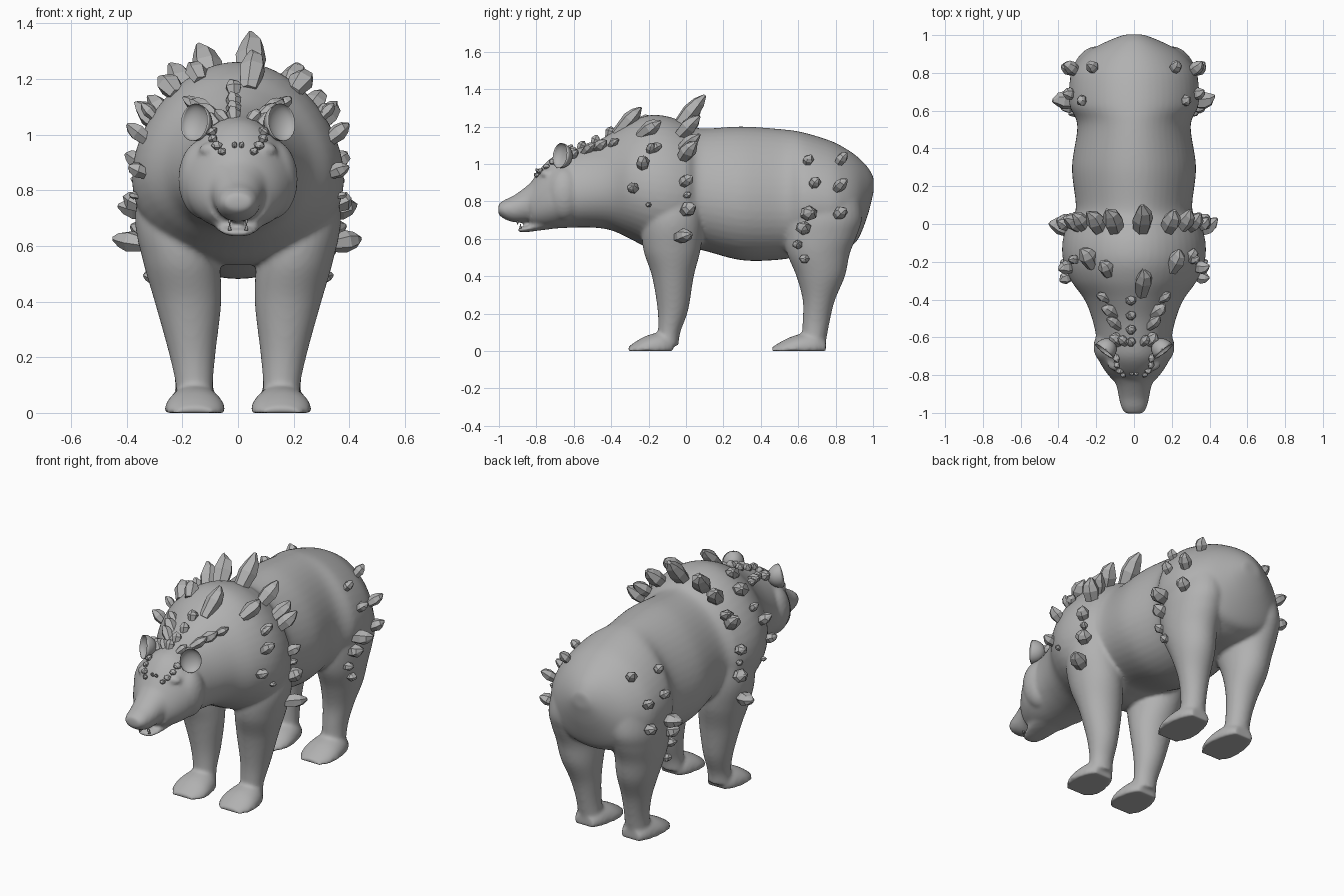
import bpy, bmesh, random
from math import sin, cos, pi, radians
from mathutils import Vector, Matrix
from mathutils.bvhtree import BVHTree

random.seed(4)
if "Cube" in bpy.data.objects:
    bpy.data.objects.remove(bpy.data.objects["Cube"])

grey = bpy.data.materials.new("stone_grey")
grey.use_nodes = True
grey.diffuse_color = (0.44, 0.44, 0.44, 1)
grey.node_tree.nodes["Principled BSDF"].inputs["Base Color"].default_value = grey.diffuse_color


def resample(rows, n=8):
    """Catmull-Rom interpolation between table rows."""
    out = []
    for i in range(len(rows) - 1):
        p0, p1, p2, p3 = (rows[min(max(i + k, 0), len(rows) - 1)] for k in (-1, 0, 1, 2))
        for j in range(n):
            t = j / n
            out.append([0.5 * (2 * b + (c - a) * t + (2 * a - 5 * b + 4 * c - d) * t * t
                               + (3 * b - a - 3 * c + d) * t ** 3)
                        for a, b, c, d in zip(p0, p1, p2, p3)])
    return out + [list(rows[-1])]


def loft(bm, rings):
    loops = [[bm.verts.new(p) for p in ring] for ring in rings]
    for a, b in zip(loops, loops[1:]):
        for i in range(len(a)):
            j = (i + 1) % len(a)
            bm.faces.new((a[i], a[j], b[j], b[i]))
    bm.faces.new(loops[0])
    bm.faces.new(loops[-1])


def along_y(bm, rows, taper=0.0, xc=0.0, floor=-1.0, n=48):
    """Rows are y, top, bottom, half width."""
    rings = []
    for y, top, bot, w in resample(rows):
        ang = [2 * pi * i / n for i in range(n)]
        rings.append([(xc + w * cos(a) * (1 - taper * sin(a)), y,
                       max(floor, (top + bot) / 2 + (top - bot) / 2 * sin(a))) for a in ang])
    loft(bm, rings)


def along_z(bm, rows, side, n=32):
    """Rows are z, x, y, half width, half depth."""
    loft(bm, [[(side * (x + hx * cos(2 * pi * i / n)), y + hy * sin(2 * pi * i / n), z)
               for i in range(n)] for z, x, y, hx, hy in resample(rows)])


def blob(bm, centre, size):
    m = Matrix.Translation(centre) @ Matrix.Diagonal((*size, 1))
    bmesh.ops.create_uvsphere(bm, u_segments=24, v_segments=14, radius=1, matrix=m)


def finish(bm, name, smooth=True):
    bmesh.ops.recalc_face_normals(bm, faces=bm.faces)
    for f in bm.faces:
        f.smooth = smooth
    mesh = bpy.data.meshes.new(name)
    bm.to_mesh(mesh)
    bm.free()
    mesh.materials.append(grey)
    ob = bpy.data.objects.new(name, mesh)
    bpy.context.scene.collection.objects.link(ob)
    return ob


# Torso, neck and skull
bm = bmesh.new()
along_y(bm, [(1.003, .93, .85, .05), (.97, .985, .72, .135), (.915, 1.04, .59, .24),
             (.85, 1.085, .55, .3), (.77, 1.125, .53, .335), (.63, 1.168, .52, .338),
             (.52, 1.185, .49, .297), (.3, 1.2, .485, .325), (.08, 1.19, .54, .305),
             (0, 1.22, .54, .35), (-.1, 1.255, .53, .375), (-.2, 1.26, .55, .37),
             (-.3, 1.225, .6, .33), (-.4, 1.165, .645, .26), (-.5, 1.11, .66, .22),
             (-.6, 1.075, .66, .198), (-.7, 1.045, .655, .192), (-.77, .985, .655, .157),
             (-.83, .9, .67, .11)], taper=.15)
# Snout and lower jaw
along_y(bm, [(-.74, .96, .69, .14), (-.8, .925, .69, .115), (-.86, .875, .688, .092),
             (-.92, .832, .688, .08), (-.97, .808, .705, .068), (-1.004, .785, .73, .048)])
along_y(bm, [(-.7, .74, .655, .1), (-.8, .69, .642, .08), (-.87, .665, .634, .056),
             (-.9, .657, .638, .035)])
blob(bm, (0, -.965, .76), (.066, .036, .038))

FRONT_LEG = [(.88, .22, -.05, .12, .14), (.7, .23, -.07, .14, .16), (.55, .205, -.075, .138, .155),
             (.4, .18, -.07, .12, .112), (.22, .165, -.07, .085, .082), (.1, .157, -.09, .067, .06),
             (.03, .155, -.1, .07, .06)]
HIND_LEG = [(.88, .18, .72, .13, .2), (.72, .195, .73, .145, .212), (.62, .198, .718, .14, .197),
            (.52, .195, .708, .13, .168), (.4, .185, .72, .112, .13), (.27, .17, .71, .087, .086),
            (.15, .16, .695, .07, .072), (.03, .155, .68, .07, .065)]
FOOT = [(0, .02, -.02, .065), (.2, .055, -.05, .1), (.45, .085, -.06, .108),
        (.8, .1, -.06, .09), (1, .06, -.03, .06)]

for s in (-1, 1):
    # Legs and feet
    for leg, toe, heel in ((FRONT_LEG, -.31, -.07), (HIND_LEG, .46, .748)):
        along_z(bm, leg, s)
        along_y(bm, [(toe + t * (heel - toe), a, b, w) for t, a, b, w in FOOT],
                xc=s * .155, floor=0)
    # Cheeks, brows and closed eyes
    blob(bm, (s * .12, -.65, .84), (.095, .1, .145))
    blob(bm, (s * .09, -.745, .945), (.05, .035, .03))
    blob(bm, (s * .083, -.782, .88), (.03, .02, .016))

body = finish(bm, "body")
remesh = body.modifiers.new("blend", 'REMESH')
remesh.mode = 'VOXEL'
remesh.voxel_size = 0.0105
remesh.use_smooth_shade = True
relax = body.modifiers.new("relax", 'SMOOTH')
relax.factor = 0.5
relax.iterations = 8

# Cupped ears, turned outward
for s, name in ((-1, "right_ear"), (1, "left_ear")):
    bm = bmesh.new()
    blob(bm, (0, 0, 0), (1, 1, 1))
    for v in bm.verts:
        if v.co.y < 0:
            v.co.y *= -.5
    bm.transform(Matrix.Translation((s * .158, -.675, 1.045)) @ Matrix.Rotation(s * radians(38), 4, 'Z')
                 @ Matrix.Rotation(radians(-8), 4, 'X') @ Matrix.Diagonal((.06, .075, .068, 1)))
    finish(bm, name)

# Canine teeth, pointing down from the snout and up from the jaw
bm = bmesh.new()
for s in (-1, 1):
    for y, z, tip in ((-.9, .686, -1), (-.885, .668, 1)):
        m = Matrix.Translation((s * .03, y, z)) @ Matrix.Diagonal((1, 1, tip, 1))
        bmesh.ops.create_cone(bm, segments=8, radius1=.007, radius2=.001, depth=.026,
                              cap_ends=True, matrix=m)
finish(bm, "teeth")

# Crystals grow from the finished body surface
bpy.context.view_layer.update()
surface = BVHTree.FromObject(body, bpy.context.evaluated_depsgraph_get())


def crystal(bm, origin, ray, radius, length, lean):
    hit, normal, _, _ = surface.ray_cast(Vector(origin), Vector(ray))
    if hit is None:
        return
    axis = (normal + Vector(lean)).normalized()
    turn = axis.to_track_quat('Z', 'Y')
    spin = random.uniform(0, pi)
    rings = []
    for t, k in ((-.35, .7), (.4, 1.05), (.75, .75), (1, .2)):
        shift = .25 * radius if t == 1 else 0
        rings.append([hit + turn @ Vector((k * radius * cos(spin + i * pi / 3) + shift,
                                           .85 * k * radius * sin(spin + i * pi / 3),
                                           length * t * random.uniform(.92, 1.0)))
                      for i in range(6)])
    loft(bm, rings)


# Flank crystals: y, z, radius, length
FLANK = [(-.01, 1.04, .046, .12), (-.01, .9, .036, .07), (0, .83, .02, .04), (0, .75, .044, .07),
         (-.03, .61, .045, .11), (-.19, 1.07, .026, .06), (-.23, .99, .036, .08),
         (-.28, .865, .033, .06), (-.2, .78, .016, .03), (.65, 1.01, .03, .05),
         (.82, 1.01, .033, .07), (.685, .89, .032, .06), (.81, .87, .034, .09),
         (.65, .73, .047, .1), (.815, .73, .038, .07), (.63, .65, .042, .07),
         (.6, .565, .028, .05), (.635, .49, .028, .04)]
bm = bmesh.new()
for s in (-1, 1):
    for y, z, r, l in FLANK:
        crystal(bm, (s * 2, y, z), (-s, 0, 0), r, l, (0, .25, .4))
finish(bm, "flank_crystals", False)

# Shoulder crystals: x, y, radius, length
bm = bmesh.new()
for x, y, r, l in [(.04, -.02, .054, .19), (-.1, -.02, .054, .16), (-.185, -.02, .05, .14),
                   (.18, -.02, .05, .14), (.255, -.01, .042, .12), (-.265, -.01, .04, .11)]:
    crystal(bm, (x, y, 3), (0, 0, -1), r, l, (0, .7, .35))
for x, y, r, l in [(.045, -.34, .046, .15), (-.14, -.25, .04, .08), (-.23, -.2, .046, .1),
                   (.21, -.22, .046, .11), (.3, -.18, .03, .06)]:
    crystal(bm, (x, y, 3), (0, 0, -1), r, l, (0, 1.4, .1))
finish(bm, "shoulder_crystals", False)

# Neck and brow crystals, swept back
bm = bmesh.new()
for y, r in ((-.41, .03), (-.49, .028), (-.565, .028), (-.63, .026)):
    crystal(bm, (-.015, y, 3), (0, 0, -1), r, .045, (0, .8, 0))
for s in (-1, 1):
    for x, y, r, l in [(.15, -.395, .026, .06), (.11, -.47, .034, .08), (.088, -.535, .03, .08),
                       (.085, -.62, .036, .06), (.05, -.625, .026, .05)]:
        crystal(bm, (s * x, y, 3), (0, 0, -1), r, l, (s * .5, 1.1, 0))
    for x, y, r in [(.09, -.71, .024), (.088, -.745, .02), (.075, -.775, .02), (.055, -.795, .016),
                    (.012, -.79, .01)]:
        crystal(bm, (s * x, y, 3), (0, 0, -1), r, .022, (0, .4, 0))
finish(bm, "neck_crystals", False)
